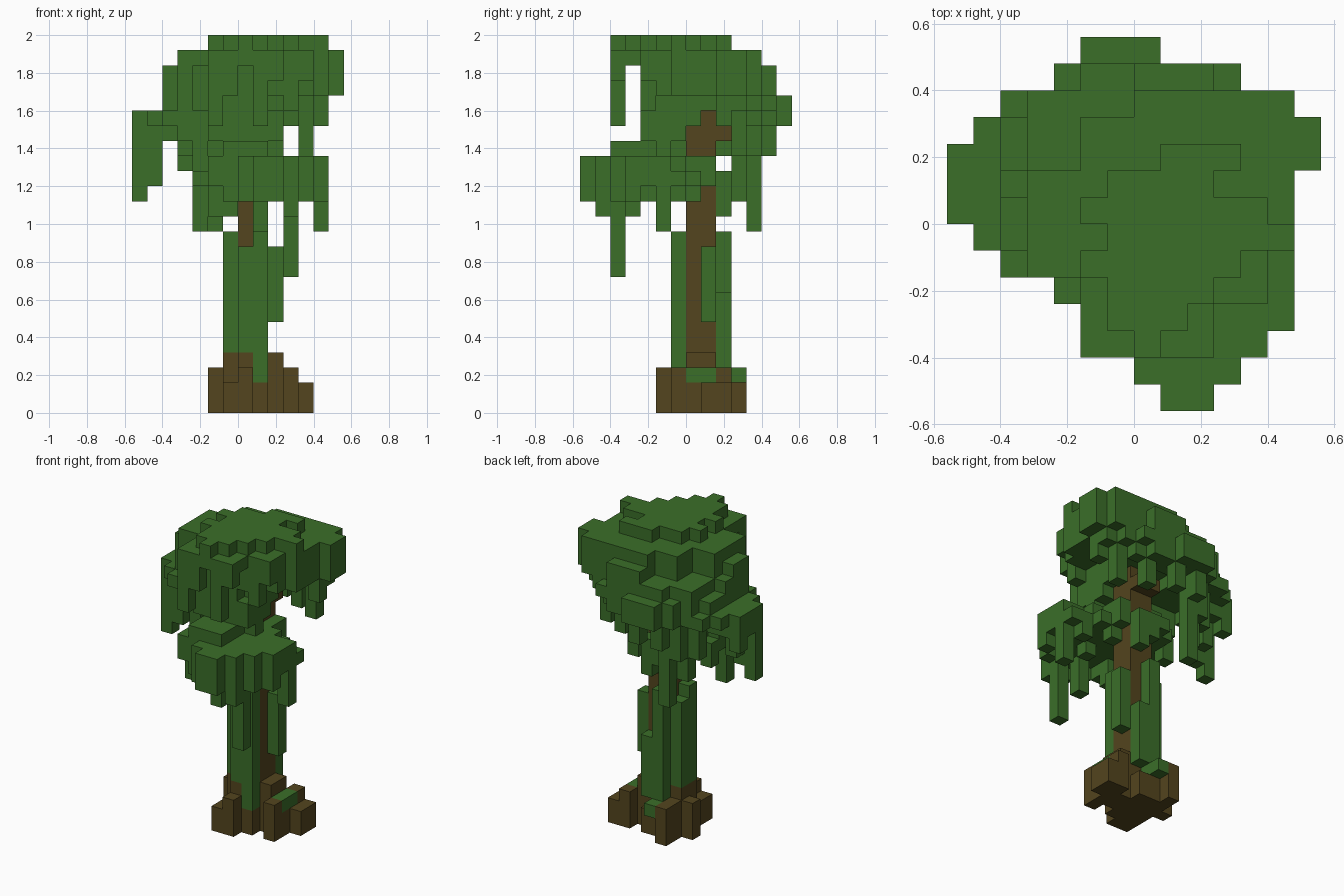
import bpy, bmesh
from mathutils import Vector

UNIT = 0.08          # edge of one block
owner = {}           # block position -> part name

if "Cube" in bpy.data.objects:
    bpy.data.objects.remove(bpy.data.objects["Cube"])


def make_material(name, colour):
    mat = bpy.data.materials.new(name)
    mat.use_nodes = True
    mat.diffuse_color = colour
    mat.node_tree.nodes["Principled BSDF"].inputs["Base Color"].default_value = colour
    return mat


def box(part, xs, ys, zs):
    """Fill a block range; the earliest part keeps a shared block."""
    for x in range(*xs):
        for y in range(*ys):
            for z in range(*zs):
                owner.setdefault((x, y, z), part)


def slab(part, zs, first_row, spans):
    """Fill a layer from left/right spans, one per row from front to back."""
    for row, span in enumerate(spans):
        box(part, span, (first_row + row, first_row + row + 1), zs)


def strand(part, x, y, bottom, top):
    box(part, (x, x + 1), (y, y + 1), (bottom, top))


def build(part, material):
    """Skin the outer faces of all blocks owned by a part."""
    bm = bmesh.new()
    corners = {}

    def corner(point):
        key = tuple(round(c) for c in point)
        if key not in corners:
            corners[key] = bm.verts.new(Vector(key) * UNIT)
        return corners[key]

    for cell in [c for c, name in owner.items() if name == part]:
        for axis in range(3):
            for side in (0, 1):
                step = [0, 0, 0]
                step[axis] = 1 if side else -1
                if tuple(c + s for c, s in zip(cell, step)) in owner:
                    continue
                u, v = Vector((0, 0, 0)), Vector((0, 0, 0))
                u[(axis + 1) % 3] = v[(axis + 2) % 3] = 1
                base = Vector(cell)
                base[axis] += side
                ring = [base, base + u, base + u + v, base + v]
                bm.faces.new([corner(p) for p in (ring if side else ring[::-1])])
    bmesh.ops.dissolve_limit(bm, angle_limit=0.01, verts=bm.verts[:], edges=bm.edges[:])
    mesh = bpy.data.meshes.new(part)
    bm.to_mesh(mesh)
    bm.free()
    mesh.materials.append(material)
    bpy.context.collection.objects.link(bpy.data.objects.new(part, mesh))


# Trunk with a short branch under the crown
box("trunk", (0, 2), (0, 2), (0, 20))
box("trunk", (0, 2), (2, 3), (18, 19))

# Spreading roots
slab("roots", (0, 2), -2, [(-1, 1), (-1, 2), (-1, 3), (-2, 5), (-1, 2), (-1, 0)])
box("roots", (3, 5), (1, 3), (0, 2))
box("roots", (3, 4), (0, 1), (0, 2))
box("roots", (3, 4), (-1, 0), (0, 3))
box("roots", (0, 1), (-1, 0), (2, 4))
box("roots", (2, 3), (0, 2), (2, 4))
box("roots", (-1, 0), (0, 2), (2, 4))
for x, y in [(0, -2), (-2, 1), (3, 2), (-1, 2), (-1, 3)]:
    strand("roots", x, y, 2, 3)

# Moss on the roots and vines around the trunk
box("moss", (3, 4), (0, 2), (2, 3))
strand("moss", 0, 3, 2, 3)
for x, y, bottom, top in [(0, -1, 4, 11), (1, -1, 2, 12), (-1, 0, 4, 12),
                          (-1, 1, 4, 11), (0, 2, 2, 12), (1, 2, 3, 8), (2, 1, 6, 11)]:
    strand("trunk_vines", x, y, bottom, top)

# Lower crown: two tiers, a raised middle and a hanging rim
low = "lower_crown"
slab(low, (16, 17), -7, [(1, 3), (0, 4), (-2, 5), (-2, 5), (-2, 5),
                         (-3, 4), (-3, 4), (-2, 3), (-1, 3)])
slab(low, (15, 16), -7, [(1, 3), (0, 4), (-2, 5), (-2, 6), (-3, 6),
                         (-3, 6), (-3, 6), (-3, 4), (-2, 3), (-1, 2)])
box(low, (-1, 2), (-5, -3), (17, 18))
box(low, (4, 6), (-4, -1), (16, 17))
box(low, (1, 3), (-7, -6), (14, 15))

# Strands hanging from the lower crown
for x, y, bottom in [(3, -5, 9), (5, -2, 12), (1, -5, 12), (-3, -2, 12),
                     (3, -6, 13), (-1, -4, 13), (-2, -4, 13), (1, 2, 13), (0, 2, 14),
                     (0, -6, 14), (4, -5, 14), (5, -4, 14), (2, -3, 14), (-1, -5, 14),
                     (-3, 0, 14), (4, -1, 14), (2, 0, 14), (-1, -1, 14)]:
    strand("lower_strands", x, y, bottom, 15)

# Upper crown, from the top layer down
up = "upper_crown"
slab(up, (24, 25), -5, [(0, 1), (-1, 2), (-1, 3), (-2, 4), (-1, 6), (-2, 5), (-1, 3), (1, 4)])
slab(up, (23, 24), -5, [(-2, 3), (-2, 3), (-2, 5), (-4, 5), (-4, 6),
                        (-4, 6), (-4, 6), (-2, 7), (-2, 7), (0, 6)])
slab(up, (22, 23), -3, [(-3, 5), (-4, 5), (-5, 6), (-5, 6), (-4, 6),
                        (-2, 7), (-2, 7), (0, 6), (0, 3)])
slab(up, (21, 22), -3, [(-3, 4), (-4, 5), (-5, 6), (-5, 6), (-5, 6),
                        (-4, 7), (-4, 7), (-4, 6), (-2, 3)])
slab(up, (20, 21), -3, [(-3, 2), (-4, 3), (-5, 3), (-5, 3), (-5, 3),
                        (-5, 4), (-5, 6), (-4, 5), (-3, 4), (-2, 1)])
box(up, (-7, -4), (0, 3), (18, 20))
box(up, (-6, -4), (-1, 4), (19, 20))
box(up, (-5, -4), (-2, 5), (19, 20))
slab(up, (19, 20), 4, [(-4, 4), (-3, 3), (-2, 1)])
slab(up, (18, 20), -3, [(-2, 3), (-4, 3), (-4, 3)])
box(up, (-4, -1), (0, 4), (19, 20))

# Strands hanging from the upper crown
for x, y, bottom, top in [(-2, -5, 19, 23), (1, -5, 19, 23), (-1, -5, 21, 23),
                          (2, -5, 22, 23), (3, -3, 20, 22), (5, 2, 19, 21),
                          (2, 0, 19, 20), (-7, 0, 14, 18), (-6, 0, 15, 18),
                          (-6, 1, 16, 18), (-7, 2, 17, 18), (-4, 3, 16, 20),
                          (-3, 3, 14, 19), (-2, 4, 12, 19), (-3, 4, 16, 19),
                          (0, 5, 17, 19), (-2, 5, 17, 19), (2, 4, 17, 19),
                          (4, 3, 17, 20),
                          (-3, -2, 17, 18), (-1, -3, 17, 18), (0, -2, 17, 18),
                          (1, -3, 17, 18), (2, -2, 17, 18), (-4, -1, 17, 18)]:
    strand("upper_strands", x, y, bottom, top)

leaf = make_material("leaf green", (0.043, 0.158, 0.022, 1))
bark = make_material("bark brown", (0.087, 0.059, 0.013, 1))
for part in dict.fromkeys(owner.values()):
    build(part, bark if part in ("trunk", "roots") else leaf)
